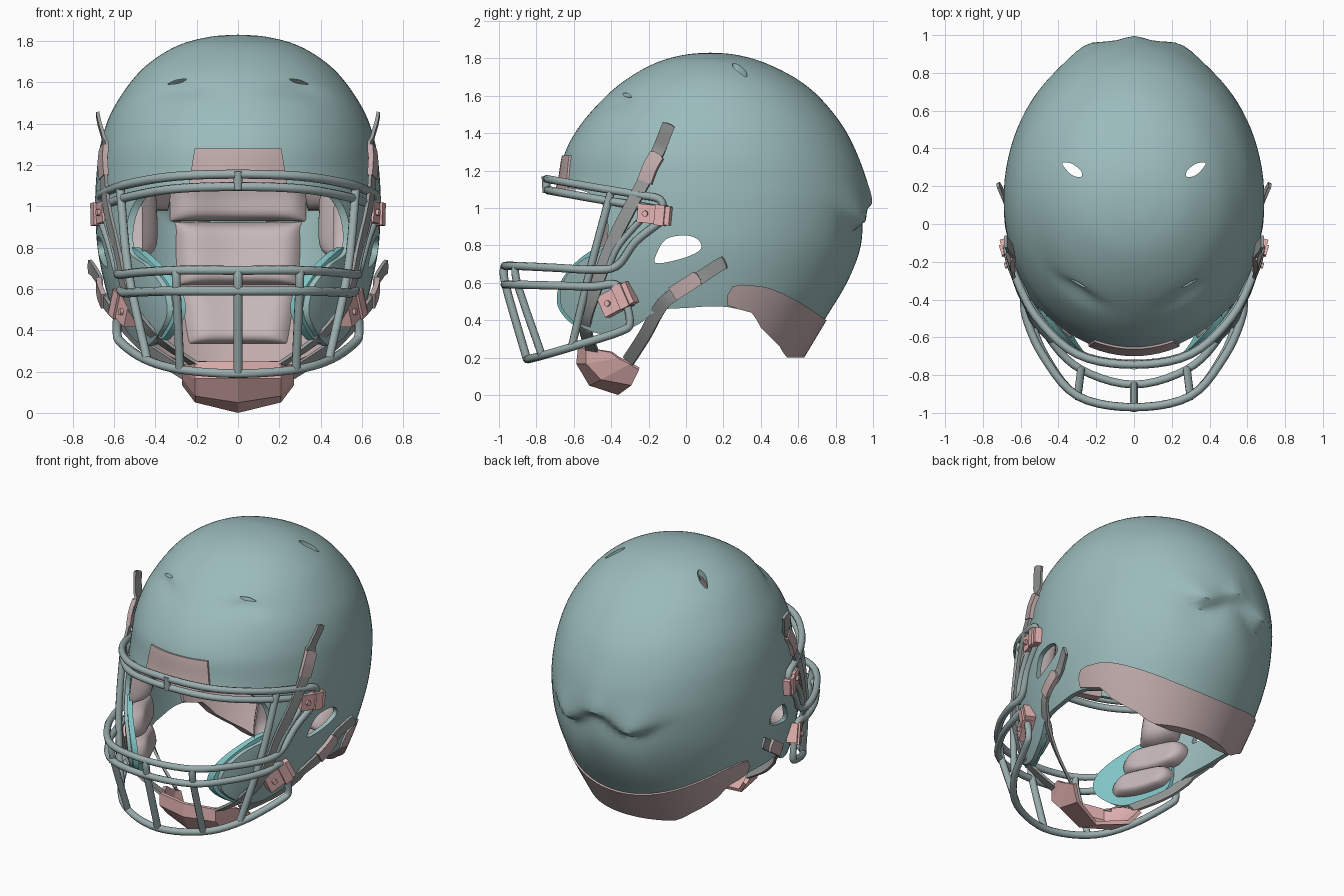
import bpy, bmesh, math
from mathutils import Vector, Matrix

if "Cube" in bpy.data.objects:
    bpy.data.objects.remove(bpy.data.objects["Cube"])

def mat(name, c):
    m = bpy.data.materials.new(name)
    m.diffuse_color = (*c, 1)
    m.use_nodes = True
    m.node_tree.nodes["Principled BSDF"].inputs["Base Color"].default_value = m.diffuse_color
    return m
SHELL = mat("shell_teal", (0.33, 0.50, 0.50))
TEAL = mat("bright_teal", (0.22, 0.55, 0.56))
BAR = mat("bar_grey", (0.33, 0.42, 0.42))
PINK = mat("pink", (0.78, 0.46, 0.45))
BUMP = mat("dusty_pink", (0.54, 0.41, 0.41))
PAD = mat("pad", (0.56, 0.47, 0.47))
STRAP = mat("strap_grey", (0.32, 0.33, 0.33))

def catmull(pts, n, closed=False):
    pts = [Vector(p) for p in pts]
    k, out = len(pts), []
    get = (lambda i: pts[i % k]) if closed else (lambda i: pts[max(0, min(k - 1, i))])
    for i in range(k if closed else k - 1):
        a, b, c, d = (get(i + j) for j in (-1, 0, 1, 2))
        for j in range(n):
            t = j / n
            out.append(0.5 * (2*b + (c - a)*t + (2*a - 5*b + 4*c - d)*t*t + (3*b - a - 3*c + d)*t**3))
    return out if closed else out + [pts[-1].copy()]

def select(ob):
    bpy.ops.object.select_all(action='DESELECT')
    bpy.context.view_layer.objects.active = ob
    ob.select_set(True)

def smooth(ob, angle=38):
    select(ob)
    bpy.ops.object.shade_smooth_by_angle(angle=math.radians(angle))

def finish(bm, name, m, angle=40, mirror=False, thick=0):
    bmesh.ops.recalc_face_normals(bm, faces=bm.faces)
    me = bpy.data.meshes.new(name)
    bm.to_mesh(me)
    bm.free()
    ob = bpy.data.objects.new(name, me)
    bpy.context.collection.objects.link(ob)
    if m:
        me.materials.append(m)
    select(ob)
    if thick:
        s = ob.modifiers.new("thick", 'SOLIDIFY')
        s.thickness, s.offset = thick, 0
    if mirror:
        ob.modifiers.new("mirror", 'MIRROR').use_mirror_merge = False
    for md in list(ob.modifiers):
        bpy.ops.object.modifier_apply(modifier=md.name)
    if angle:
        smooth(ob, angle)
    return ob

def grid(bm, rows, wrap=False):
    vs = [[bm.verts.new(p) for p in r] for r in rows]
    for a, b in zip(vs, vs[1:]):
        for j in range(len(a) if wrap else len(a) - 1):
            k = (j + 1) % len(a)
            bm.faces.new((a[j], a[k], b[k], b[j]))
    return vs

# Helmet form: height, front y, back y; half width is the second table
ROWS = [(.2, -.82, .62), (.4, -.84, .74), (.6, -.83, .86), (.8, -.79, .94), (1.0, -.715, .975),
        (1.15, -.675, .96), (1.3, -.645, .91), (1.45, -.56, .83), (1.6, -.425, .705), (1.7, -.30, .575),
        (1.78, -.15, .41), (1.82, .0, .26), (1.83, .13, .13)]
WIDE = [.50, .58, .64, .68, .69, .685, .665, .615, .52, .42, .285, .135, 0]
SUB = 8
FORM = catmull(ROWS, SUB)
HALF = [v.x for v in catmull([(w, 0, 0) for w in WIDE], SUB)]

def surf(th, s, off=0.0):
    f = max(0, min(s * SUB, len(FORM) - 1.001))
    i = int(f)
    z, yf, yb = FORM[i].lerp(FORM[i + 1], f - i)
    w = HALF[i] + (HALF[i + 1] - HALF[i]) * (f - i)
    x = (w + off) * math.sin(th)
    cs = math.cos(th)
    y = .13 - (.13 - yf + off) * cs if cs > 0 else .13 - (yb - .13 + off) * cs
    z += off * max(0, z - .9) / .93
    return Vector((x, y, z))

def detail(p):
    # moulded back lip with shoulders, and brow dents
    ax = abs(p.x)
    if p.y > .6:
        lip = .95 + .05 * math.cos(ax * 14)
        env = math.exp(-(ax / .36) ** 6)
        t = max(0, min(1, (p.z - lip) / .06 + .5))
        t = t * t * (3 - 2 * t)
        above = .022 * math.exp(-(ax / .06) ** 2) + .042 * math.exp(-((ax - .25) / .1) ** 2)
        up = above * math.exp(-((p.z - lip) / .13) ** 2)
        down = -.03 * env * math.exp(-((p.z - lip) / .15) ** 2)
        p.y += down + (up - down) * t
    elif p.y < 0 and p.z > 1.3:
        d = ((ax - .3) / .12) ** 2 + ((p.z - 1.565 + .25 * max(0, ax - .3)) / .035) ** 2
        p.y += .03 * math.exp(-d)
    return p

def loft(name, off, thick, m):
    bm = bmesh.new()
    N, top = 96, len(ROWS) - 1
    skin = []
    for o in (off, off - thick):
        rows = [[detail(surf(2 * math.pi * j / N, i / SUB, o)) for j in range(N)] for i in range(top * SUB)]
        vs = grid(bm, rows, True)
        pole = bm.verts.new((0, .13, 1.83 + o))
        for j in range(N):
            bm.faces.new((vs[-1][j], vs[-1][(j + 1) % N], pole))
        skin.append(vs[0])
    for j in range(N):
        k = (j + 1) % N
        bm.faces.new((skin[0][j], skin[0][k], skin[1][k], skin[1][j]))
    return finish(bm, name, m, 0)

def clip(ob, pts, axis, lo, hi, op='INTERSECT', fine=5):
    # cut an object with an outline pushed along one axis
    pts = catmull([(*p, 0) for p in pts], fine, True)
    place = {'x': lambda p, d: (d, p.x, p.y), 'y': lambda p, d: (p.x, d, p.y), 'z': lambda p, d: (p.x, p.y, d)}[axis]
    bm = bmesh.new()
    a, b = grid(bm, [[place(p, d) for p in pts] for d in (lo, hi)], True)
    bm.faces.new(a)
    bm.faces.new(b)
    cut = finish(bm, "cutter", None, 0)
    cut.hide_render = True
    md = ob.modifiers.new("cut", 'BOOLEAN')
    md.operation, md.object, md.solver = op, cut, 'EXACT'
    select(ob)
    bpy.ops.object.modifier_apply(modifier=md.name)
    bpy.data.objects.remove(cut)

# Shell with face opening, ear holes and vents
shell = loft("shell", 0, .03, SHELL)
clip(shell, [(-1, 2), (1.2, 2), (1.2, .36), (.74, .36), (.5, .4), (.22, .47), (0, .465), (-.15, .45), (-.25, .38),
             (-.35, .34), (-.45, .325), (-.57, .37), (-.665, .47), (-.66, .6), (-.57, .71), (-.46, .77), (-.42, .85),
             (-.43, .98), (-.5, 1.07), (-.66, 1.11), (-1, 1.12)], 'x', -1, 1)
clip(shell, [(-.16, .705), (-.15, .77), (-.11, .83), (-.05, .85), (.02, .85), (.07, .825), (.075, .775), (-.02, .73)], 'x', -1, 1, 'DIFFERENCE')
for s in (1, -1):
    clip(shell, [(s * x, y) for x, y in [(.38, .32), (.33, .32), (.28, .28), (.28, .25), (.33, .26)]], 'z', 1.4, 2, 'DIFFERENCE')
    clip(shell, [(s * x, z) for x, z in [(.34, 1.59), (.30, 1.61), (.25, 1.615), (.28, 1.597)]], 'y', -.8, 0, 'DIFFERENCE')
smooth(shell)

# Teal jaw flap lining
jaw = loft("jaw_lining", -.02, .03, TEAL)
clip(jaw, [(-.25, .40), (-.35, .35), (-.45, .33), (-.58, .36), (-.68, .46), (-.68, .58), (-.6, .70), (-.47, .79),
           (-.38, .78), (-.28, .6)], 'x', -1, 1)
smooth(jaw)

# Rear bumper and brow plate
bumper = loft("rear_bumper", .012, .06, BUMP)
clip(bumper, [(.22, .48), (.25, .58), (.35, .585), (.45, .57), (.6, .5), (.75, .40), (.85, .3), (.68, .16), (.55, .19),
              (.5, .26), (.4, .36), (.35, .44)], 'x', -1, 1, fine=2)
smooth(bumper)
brow = loft("brow_plate", .010, .05, BUMP)
clip(brow, [(-.24, 1.09), (.24, 1.09), (.21, 1.28), (-.21, 1.28)], 'y', -1, 0, fine=1)
smooth(brow)

# Padding inside the shell
def pad(name, t0, t1, s0, s1, thick=.12, mirror=False, rounded=0):
    bm = bmesh.new()
    n = 16
    e = [-math.cos(math.pi * i / n) for i in range(n + 1)]
    rows = []
    for v in e:
        r = []
        for u in e:
            h = (max(0, 1 - u**6) * max(0, 1 - v**6)) ** .5
            a, b = u * (1 - rounded * v * v), v * (1 - rounded * u * u)
            r.append(surf(math.radians(t0 + (t1 - t0) * (a + 1) / 2), s0 + (s1 - s0) * (b + 1) / 2, -.032 - thick * h))
        rows.append(r)
    grid(bm, rows)
    finish(bm, name, PAD, 60, mirror)
pad("rear_pad_low", 152, 208, .7, 2.1)
pad("rear_pad_mid", 152, 208, 2.1, 3.6)
pad("rear_pad_high", 150, 210, 3.62, 5.2)
pad("forehead_pad", -26, 26, 5.0, 7.5, .06)
pad("temple_pad", 45, 65, 2.7, 4.9, .14, True, .12)
pad("side_pad", 105, 149, 3.9, 7, .09, True)
pad("jaw_pad_upper", 40, 70, 1.75, 2.7, .1, True, .2)
pad("jaw_pad_lower", 37, 66, 1.0, 1.85, .1, True, .2)
pad("crown_pad", 0, 360, 9.8, 11.9, .06)

# Face guard bars
def bar(name, pts, both=False, r=.022):
    for s in ((1, -1) if both else (1,)):
        cu = bpy.data.curves.new(name, 'CURVE')
        cu.dimensions, cu.bevel_depth, cu.bevel_resolution, cu.use_fill_caps = '3D', r, 2, True
        path = catmull(pts, 5)
        sp = cu.splines.new('POLY')
        sp.points.add(len(path) - 1)
        for q, p in zip(sp.points, path):
            q.co = (p.x * s, p.y, p.z, 1)
        cu.materials.append(BAR)
        ob = bpy.data.objects.new(name, cu)
        bpy.context.collection.objects.link(ob)
        select(ob)
        bpy.ops.object.convert(target='MESH')
        smooth(bpy.context.object, 50)

def arc(name, half):
    bar(name, [(-x, y, z) for x, y, z in half[:0:-1]] + half)
arc("brow_bar_upper", [(0, -.745, 1.155), (.3, -.69, 1.145), (.52, -.49, 1.11), (.64, -.25, 1.07), (.67, -.14, 1.045), (.67, -.12, .98)])
arc("brow_bar_lower", [(0, -.74, 1.095), (.3, -.685, 1.085), (.51, -.49, 1.05), (.635, -.25, 1.01), (.66, -.14, .99)])
arc("mouth_bar_upper", [(0, -.97, .69), (.3, -.91, .69), (.48, -.7, .68), (.57, -.5, .67), (.585, -.37, .69), (.62, -.27, .82), (.66, -.13, .93)])
arc("mouth_bar_lower", [(0, -.97, .59), (.3, -.91, .59), (.47, -.7, .585), (.55, -.5, .58), (.57, -.38, .59), (.58, -.31, .53)])
arc("chin_bar", [(0, -.85, .19), (.28, -.77, .21), (.45, -.6, .26), (.565, -.35, .34), (.585, -.30, .39), (.58, -.33, .53)])
bar("centre_bar", [(0, -.97, .69), (0, -.965, .59), (0, -.85, .19)])
bar("brow_link", [(0, -.75, 1.17), (0, -.745, 1.08)])
bar("mouth_bar_vertical", [(.3, -.91, .69), (.297, -.90, .59), (.28, -.77, .21)], True)
bar("long_bar", [(.57, -.40, 1.09), (.53, -.51, .68), (.44, -.61, .26)], True)
bar("inner_side_bar", [(.65, -.2, .98), (.6, -.36, .8), (.57, -.42, .66)], True, .018)

# Clips that hold the guard
def clip_block(name, loc, size, tilt, yaw):
    bm = bmesh.new()
    M = Matrix.Translation(loc) @ Matrix.Rotation(yaw, 4, 'Z') @ Matrix.Rotation(tilt, 4, 'X')
    bmesh.ops.create_cube(bm, size=1, matrix=M @ Matrix.Diagonal((*size, 1)))
    bmesh.ops.create_cube(bm, size=1, matrix=M @ Matrix.Translation((.012, .2 * size[1], 0)) @ Matrix.Diagonal((size[0], size[1] * .3, size[2] * 1.1, 1)))
    bmesh.ops.create_cone(bm, cap_ends=True, segments=12, radius1=.016, radius2=.016, depth=size[0] + .03,
                          matrix=M @ Matrix.Translation((0, -.25 * size[1], 0)) @ Matrix.Rotation(math.pi / 2, 4, 'Y'))
    finish(bm, name, PINK, 30, True)
clip_block("upper_clip", (.653, -.165, .965), (.065, .18, .10), -.1, -.3)
clip_block("lower_clip", (.55, -.365, .51), (.065, .19, .12), .45, -.45)

# Chin straps with buckles
def ribbon(name, pts, width, m, thick=.016):
    path = catmull(pts, 5)
    bm = bmesh.new()
    rows = []
    for i, p in enumerate(path):
        t = (path[min(i + 1, len(path) - 1)] - path[max(i - 1, 0)]).normalized()
        side = t.cross(Vector((1, -.35 if p.y < -.15 else 0, 0))).normalized() * width / 2
        if i == 0:
            side *= .45
        rows.append([p - side, p + side])
    grid(bm, rows)
    finish(bm, name, m, 40, True, thick)
ribbon("upper_strap", [(.68, -.09, 1.45), (.67, -.11, 1.40), (.645, -.15, 1.30), (.65, -.21, 1.17), (.635, -.3, 1.0), (.59, -.4, .8),
                       (.53, -.49, .55), (.41, -.54, .38), (.2, -.50, .23)], .07, STRAP)
ribbon("lower_strap", [(.72, .21, .71), (.70, .17, .69), (.665, .08, .63), (.655, -.03, .56), (.60, -.13, .48), (.45, -.22, .32),
                       (.24, -.31, .18)], .07, STRAP)
ribbon("upper_buckle", [(.65, -.15, 1.29), (.655, -.19, 1.22), (.65, -.22, 1.14)], .08, BUMP, .026)
ribbon("lower_buckle", [(.675, .07, .63), (.668, 0, .585), (.65, -.07, .54)], .08, BUMP, .026)

# Faceted chin cup
bm = bmesh.new()
cols = {0: [(-.565, .25), (-.575, .17), (-.51, .06), (-.36, .012)], .2: [(-.525, .25), (-.525, .17), (-.45, .09), (-.29, .06)],
        .26: [(-.40, .23), (-.36, .20), (-.30, .17), (-.25, .14)]}
grid(bm, [[(s * x, y, z) for y, z in cols[x]] for s, x in ((-1, .26), (-1, .2), (1, 0), (1, .2), (1, .26))])
finish(bm, "chin_cup", PINK, 0, False, .025)
